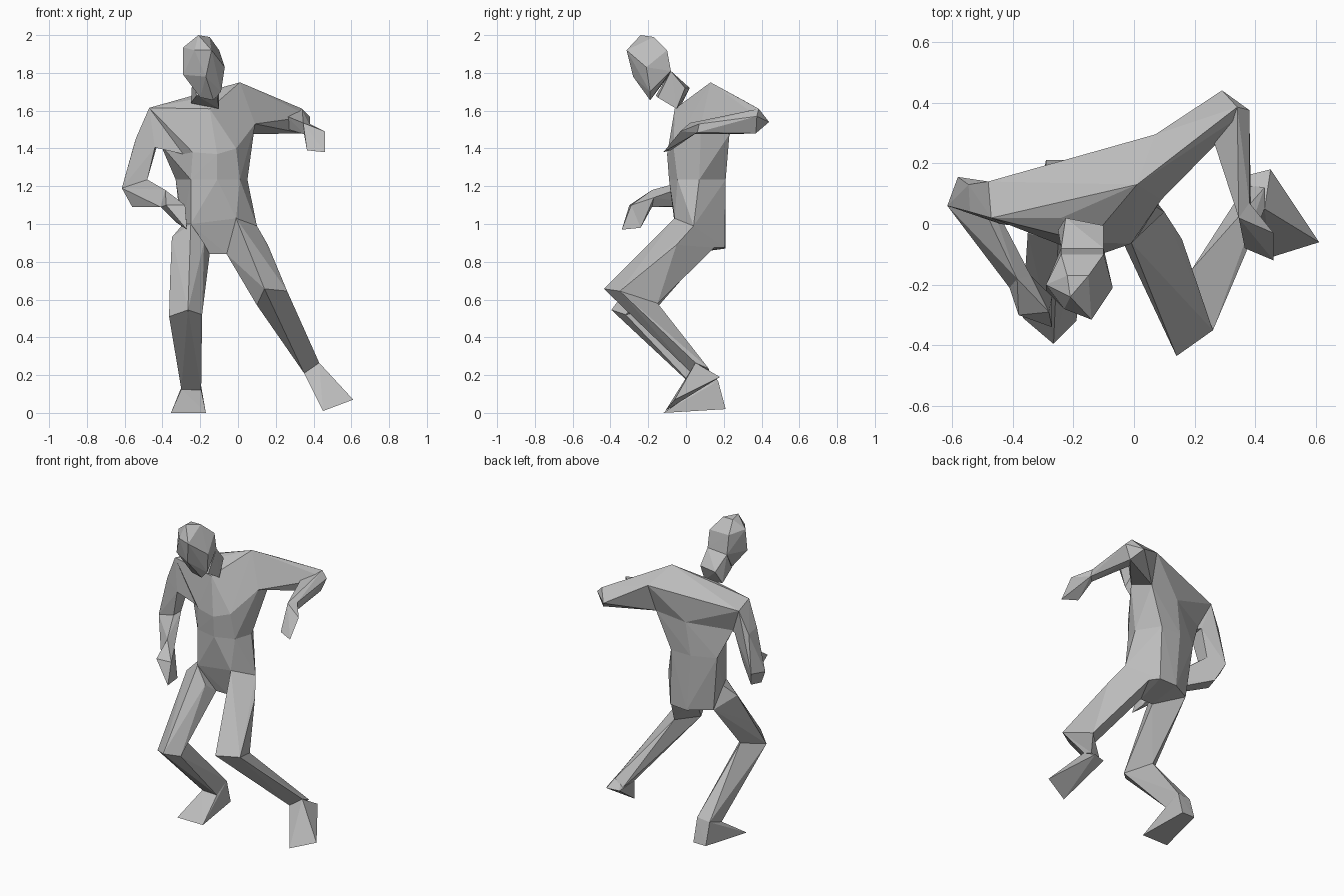
import bpy
import bmesh

default_cube = bpy.data.objects.get("Cube")
if default_cube:
    bpy.data.objects.remove(default_cube, do_unlink=True)

# One plain clay colour for the whole figure
GREY = (0.5, 0.5, 0.5, 1.0)
clay = bpy.data.materials.new("clay_grey")
clay.use_nodes = True
clay.diffuse_color = GREY
clay.node_tree.nodes["Principled BSDF"].inputs["Base Color"].default_value = GREY


def faceted_mass(name, *sections):
    """A chiselled body mass: the flat shaded convex skin around its sections."""
    builder = bmesh.new()
    for section in sections:
        for corner in section:
            builder.verts.new(corner)
    bmesh.ops.convex_hull(builder, input=builder.verts[:])
    loose = [vert for vert in builder.verts if not vert.link_faces]
    bmesh.ops.delete(builder, geom=loose, context='VERTS')
    bmesh.ops.recalc_face_normals(builder, faces=builder.faces[:])
    mesh = bpy.data.meshes.new(name)
    builder.to_mesh(mesh)
    builder.free()
    mesh.materials.append(clay)
    part = bpy.data.objects.new(name, mesh)
    bpy.context.collection.objects.link(part)
    return part


# Head, leaning forward over the chest
skull = [(-.21, -.24, 2), (-.15, -.17, 1.99), (-.22, -.17, 1.99),
         (-.29, -.2, 1.935), (-.14, -.315, 1.92), (-.23, -.28, 1.92),
         (-.1, -.1, 1.92), (-.24, -.1, 1.92)]
jaw = [(-.29, -.22, 1.79), (-.07, -.21, 1.83), (-.17, -.28, 1.78),
       (-.13, -.19, 1.655), (-.2, -.19, 1.67), (-.09, -.19, 1.7)]
nape = [(-.24, -.08, 1.8), (-.1, -.08, 1.81)]
faceted_mass("head", skull, jaw, nape)

# Neck, from under the jaw to the collar
throat = [(-.22, -.16, 1.68), (-.11, -.15, 1.67)]
collar = [(-.225, .02, 1.72), (-.1, -.005, 1.72),
          (-.25, -.02, 1.64), (-.1, -.05, 1.61)]
faceted_mass("neck", nape, throat, collar)

# Torso sections, turned toward its left
ribs = [(-.25, -.06, 1.235), (-.11, -.09, 1.235), (.01, -.045, 1.235),
        (.05, .07, 1.235), (-.04, .21, 1.235), (-.18, .21, 1.235),
        (-.33, .15, 1.235)]
left_armpit = [(.09, .08, 1.53), (.055, .23, 1.475)]
right_armpit = [(-.29, -.02, 1.37), (-.41, .1, 1.42)]
pectorals = [(-.24, -.07, 1.38), (-.11, -.1, 1.37), (-.01, -.065, 1.4)]
back_ridge = [(-.15, .22, 1.45)]
faceted_mass("rib_cage", ribs, left_armpit, right_armpit, pectorals, back_ridge)

left_shoulder = [(.01, .13, 1.75), (.07, .295, 1.66)]
right_shoulder = [(-.47, .02, 1.615), (-.48, .14, 1.58)]
breastbone = [(-.15, -.06, 1.61)]
upper_back = [(-.2, .205, 1.62), (-.24, .02, 1.66)]
faceted_mass("shoulders", left_armpit, right_armpit, pectorals, back_ridge,
             left_shoulder, right_shoulder, breastbone, upper_back)

# Hips, with the corners that the thighs grow from
left_hip = [(-.01, -.06, 1.03), (.1, .04, .99), (-.06, -.01, .84),
            (.01, .15, .875)]
right_hip = [(-.25, -.06, 1), (-.29, .03, 1), (-.15, -.01, .84),
             (-.29, .13, .88)]
tailbone = [(-.15, .21, .87), (-.03, .205, .875)]
faceted_mass("hips", ribs, left_hip, right_hip, tailbone)

# Left arm, elbow thrown back and forearm forward
left_elbow = [(.34, .385, 1.61), (.29, .44, 1.54),
              (.38, .375, 1.57), (.34, .37, 1.48)]
left_wrist = [(.345, .02, 1.535), (.38, .07, 1.53),
              (.385, .06, 1.485), (.35, .03, 1.475)]
left_fingers = [(.46, -.03, 1.49), (.46, -.12, 1.38), (.365, -.08, 1.39)]
left_forearm_muscle = [(.26, .28, 1.57), (.27, .29, 1.5)]
faceted_mass("left_upper_arm", left_shoulder, left_armpit, left_elbow)
faceted_mass("left_forearm", left_elbow, left_forearm_muscle, left_wrist)
faceted_mass("left_hand", left_wrist, left_fingers)

# Right arm, hanging with the forearm forward
right_deltoid = [(-.54, .04, 1.455), (-.545, .13, 1.44),
                 (-.44, 0, 1.405), (-.43, .11, 1.41)]
right_elbow = [(-.615, .06, 1.19), (-.58, .155, 1.2),
               (-.48, .02, 1.235), (-.48, .1, 1.235)]
right_elbow_tip = [(-.56, .02, 1.09), (-.54, .1, 1.1)]
right_wrist = [(-.41, -.21, 1.09), (-.385, -.18, 1.18),
               (-.34, -.17, 1.14), (-.36, -.18, 1.09)]
right_fingers = [(-.38, -.3, 1.1), (-.28, -.29, 1.1), (-.27, -.34, .97),
                 (-.27, -.24, .98), (-.33, -.25, 1.01)]
faceted_mass("right_shoulder_cap", right_shoulder, right_armpit, right_deltoid)
faceted_mass("right_upper_arm", right_shoulder, right_deltoid, right_elbow)
faceted_mass("right_forearm", right_elbow, right_elbow_tip, right_wrist)
faceted_mass("right_hand", right_wrist, right_fingers)

# Left leg, knee forward and foot tilted on its edge
left_thigh_muscle = [(.158, -.05, .89)]
left_knee = [(.14, -.435, .657), (.26, -.35, .645),
             (.1, -.3, .57), (.19, -.15, .58)]
left_ankle = [(.35, .03, .21), (.43, .05, .265),
              (.37, .13, .19), (.43, .12, .235)]
left_sole = [(.37, .16, .185), (.45, .18, .19), (.61, -.06, .07),
             (.45, -.11, .01)]
faceted_mass("left_thigh", left_hip, left_thigh_muscle, left_knee)
faceted_mass("left_shin", left_knee, left_ankle)
faceted_mass("left_foot", left_ankle[:2], left_sole)

# Right leg, knee forward and foot flat
right_thigh_muscle = [(-.35, -.03, .93), (-.18, -.08, .9), (-.36, -.18, .7)]
right_knee = [(-.265, -.395, .545), (-.365, -.31, .51),
              (-.19, -.32, .52), (-.28, -.16, .55)]
right_ankle = [(-.3, .06, .125), (-.195, .06, .12),
               (-.29, .17, .16), (-.2, .17, .17)]
right_sole = [(-.355, -.12, 0), (-.17, -.12, 0),
              (-.29, .21, .02), (-.2, .21, .02)]
faceted_mass("right_thigh", right_hip, right_thigh_muscle, right_knee)
faceted_mass("right_shin", right_knee, right_ankle)
faceted_mass("right_foot", right_ankle, right_sole)
